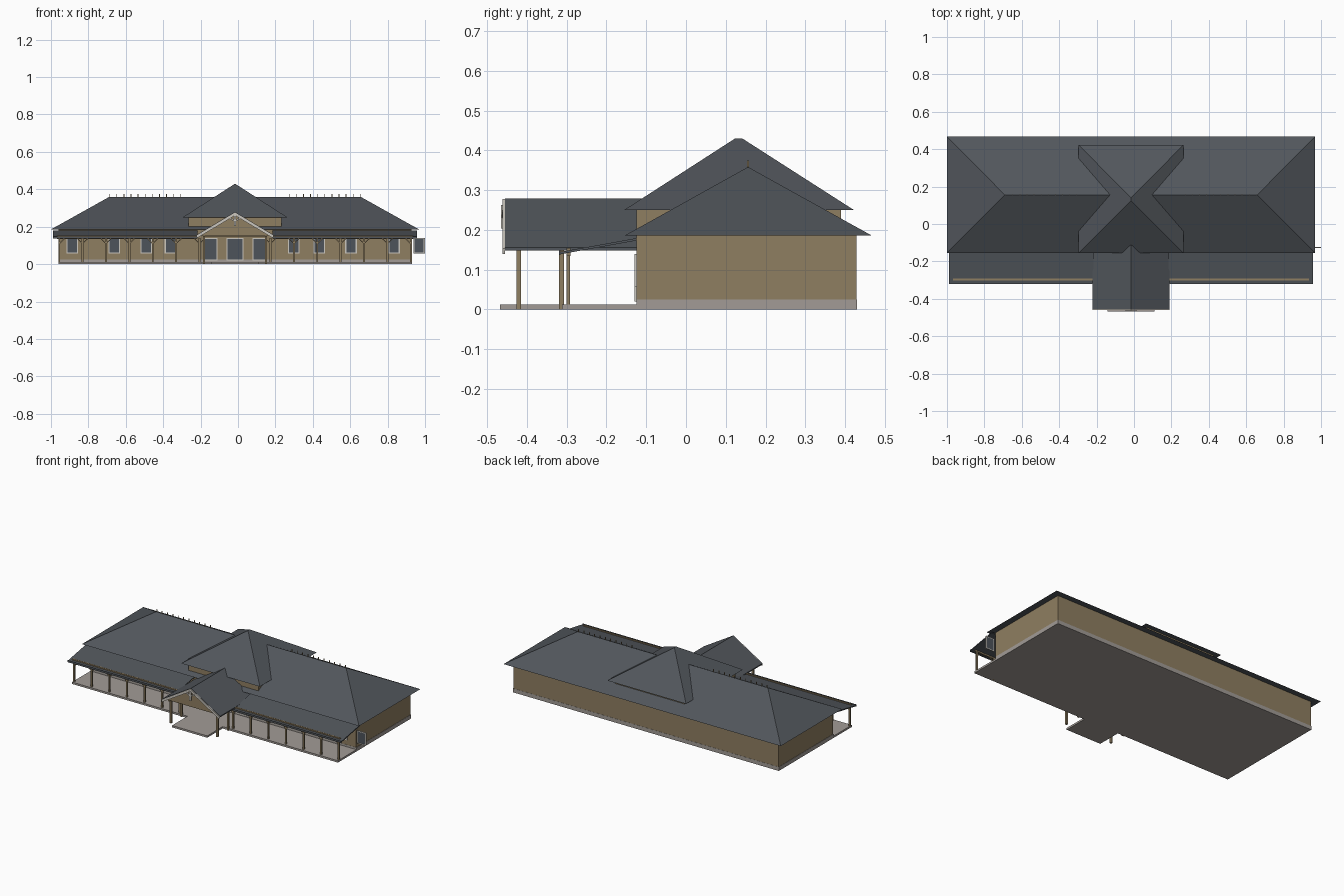
import bpy
import bmesh

cube = bpy.data.objects.get("Cube")
if cube:
    bpy.data.objects.remove(cube, do_unlink=True)

CX = -0.016  # symmetry axis of the building


def material(name, rgb):
    m = bpy.data.materials.new(name)
    m.use_nodes = True
    m.diffuse_color = (*rgb, 1)
    m.node_tree.nodes["Principled BSDF"].inputs["Base Color"].default_value = (*rgb, 1)
    return m


ROOF = material("slate_roof", (0.083, 0.093, 0.106))
WALL = material("tan_wall", (0.275, 0.21, 0.12))
STONE = material("grey_stone", (0.36, 0.33, 0.305))
TRIM = material("pale_trim", (0.6, 0.57, 0.52))
GLASS = material("dark_glass", (0.075, 0.088, 0.105))


class Part:
    """Collects simple solids into one object; x is measured from CX."""

    def __init__(self, name, mat):
        self.name, self.mat, self.bm = name, mat, bmesh.new()

    def prism(self, pts, axis, lo, hi):
        # extrude a closed 2D profile along the x or y axis
        def place(p, t):
            return (CX + t, p[0], p[1]) if axis == "x" else (CX + p[0], t, p[1])
        a = [self.bm.verts.new(place(p, lo)) for p in pts]
        b = [self.bm.verts.new(place(p, hi)) for p in pts]
        self.bm.faces.new(a)
        self.bm.faces.new(b[::-1])
        for i in range(len(pts)):
            j = (i + 1) % len(pts)
            self.bm.faces.new((a[i], b[i], b[j], a[j]))
        return self

    def box(self, x0, x1, y0, y1, z0, z1):
        return self.prism([(x0, z0), (x1, z0), (x1, z1), (x0, z1)], "y", y0, y1)

    def hip(self, half, y0, y1, z0, ridge_a, ridge_b, z1):
        # hipped roof with a ridge between two points
        v = self.bm.verts.new
        c = [v((CX + x, y, z0)) for x, y in
             ((-half, y0), (half, y0), (half, y1), (-half, y1))]
        r = [v((CX + x, y, z1)) for x, y in (ridge_a, ridge_b)]
        self.bm.faces.new(c[::-1])
        if ridge_a[1] == ridge_b[1]:  # ridge runs along x
            sides = ((c[0], c[1], r[1], r[0]), (c[1], c[2], r[1]),
                     (c[2], c[3], r[0], r[1]), (c[3], c[0], r[0]))
        else:  # ridge runs along y
            sides = ((c[0], c[1], r[0]), (c[1], c[2], r[1], r[0]),
                     (c[2], c[3], r[1]), (c[3], c[0], r[0], r[1]))
        for f in sides:
            self.bm.faces.new(f)
        return self

    def done(self):
        bmesh.ops.recalc_face_normals(self.bm, faces=self.bm.faces)
        me = bpy.data.meshes.new(self.name)
        self.bm.to_mesh(me)
        self.bm.free()
        me.materials.append(self.mat)
        ob = bpy.data.objects.new(self.name, me)
        bpy.context.collection.objects.link(ob)


# Ground works
Part("foundation", STONE).box(-0.945, 0.945, -0.125, 0.43, 0, 0.025).done()
Part("porch_floor", STONE).box(-0.945, 0.945, -0.312, -0.125, 0, 0.012).done()
Part("entry_floor", STONE).box(-0.125, 0.125, -0.468, -0.312, 0, 0.012).done()

# Main block and raised centre
Part("main_walls", WALL).box(-0.943, 0.943, -0.124, 0.429, 0.025, 0.186).done()
Part("main_roof", ROOF).hip(0.985, -0.155, 0.468, 0.185,
                            (-0.675, 0.156), (0.675, 0.156), 0.358).done()
Part("upper_walls", WALL).box(-0.248, 0.248, -0.124, 0.39, 0.19, 0.251).done()
Part("upper_roof", ROOF).hip(0.28, -0.155, 0.422, 0.25,
                             (0, 0.124), (0, 0.141), 0.43).done()

# Ridge spikes
spikes = Part("ridge_spikes", WALL)
for s in (-1, 1):
    for i in range(11):
        x = s * (0.29 + i * 0.038)
        spikes.box(x - 0.002, x + 0.002, 0.154, 0.158, 0.35, 0.374)
spikes.done()

# Porch: roof halves, beams, posts and knee braces
porch_roof = Part("porch_roof", ROOF)
fascia = Part("porch_fascia", ROOF)
beam = Part("porch_beam", WALL)
posts = Part("porch_posts", WALL)
braces = Part("porch_braces", WALL)
for s in (-1, 1):
    lo, hi = sorted((s * 0.2, s * 0.972))
    porch_roof.prism([(-0.318, 0.144), (-0.124, 0.179), (-0.124, 0.173), (-0.318, 0.138)],
                     "x", lo, hi)
    fascia.box(lo, hi, -0.32, -0.316, 0.136, 0.148)
    lo, hi = sorted((s * 0.205, s * 0.952))
    beam.box(lo, hi, -0.301, -0.291, 0.134, 0.154)
    for i in range(7):
        x = s * (0.94 - i * 0.125)
        posts.box(x - 0.005, x + 0.005, -0.301, -0.292, 0.0, 0.14)
        for d in (-1, 1):
            if abs(x + d * 0.03) > 0.945:
                continue
            braces.prism([(x, 0.106), (x, 0.113), (x + d * 0.026, 0.138),
                          (x + d * 0.033, 0.138)], "y", -0.299, -0.294)
for p in (porch_roof, fascia, beam, posts, braces):
    p.done()

# Entry gable
gable_roof = Part("gable_roof", ROOF)
barge = Part("gable_bargeboards", TRIM)
entry_posts = Part("entry_posts", WALL)
side_beams = Part("entry_beams", WALL)
for s in (-1, 1):
    gable_roof.prism([(0, 0.279), (s * 0.207, 0.155), (s * 0.207, 0.148), (0, 0.27)],
                     "y", -0.455, -0.11)
    barge.prism([(0, 0.277), (s * 0.207, 0.153), (s * 0.203, 0.139), (0, 0.26)],
                "y", -0.461, -0.455)
    barge.prism([(0, 0.226), (0, 0.234), (s * 0.026, 0.25), (s * 0.033, 0.245)],
                "y", -0.463, -0.457)
    side_beams.box(s * 0.166 - 0.005, s * 0.166 + 0.005, -0.445, -0.125, 0.148, 0.162)
    for y in (-0.421, -0.313):
        x = s * 0.166
        entry_posts.box(x - 0.006, x + 0.006, y - 0.006, y + 0.006, 0, 0.152)
barge.box(-0.006, 0.006, -0.465, -0.457, 0.203, 0.262)
side_beams.box(-0.172, 0.172, -0.427, -0.415, 0.148, 0.162)
for p in (gable_roof, barge, entry_posts, side_beams):
    p.done()
Part("gable_infill", WALL).prism([(-0.19, 0.153), (0.19, 0.153), (0, 0.268)],
                                 "y", -0.442, -0.436).done()

# Windows and doors on the front, as (centre, half width, sill)
frames = Part("window_frames", TRIM)
panes = Part("window_panes", GLASS)
openings = [(x, 0.031, 0.056) for x in
            (-0.87, -0.645, -0.475, -0.345, 0.315, 0.45, 0.62, 0.85, 0.984)]
openings += [(-0.13, 0.036, 0.02), (0, 0.046, 0.02), (0.13, 0.036, 0.02)]
TOP, W = 0.139, 0.006
for x, h, sill in openings:
    panes.box(x - h + W, x + h - W, -0.127, -0.1235, sill + W, TOP - W)
    for s in (-1, 1):
        lo, hi = sorted((x + s * h, x + s * (h - W)))
        frames.box(lo, hi, -0.129, -0.1235, sill, TOP)
    frames.box(x - h + W, x + h - W, -0.129, -0.1235, sill, sill + W)
    frames.box(x - h + W, x + h - W, -0.129, -0.1235, TOP - W, TOP)
frames.done()
panes.done()
